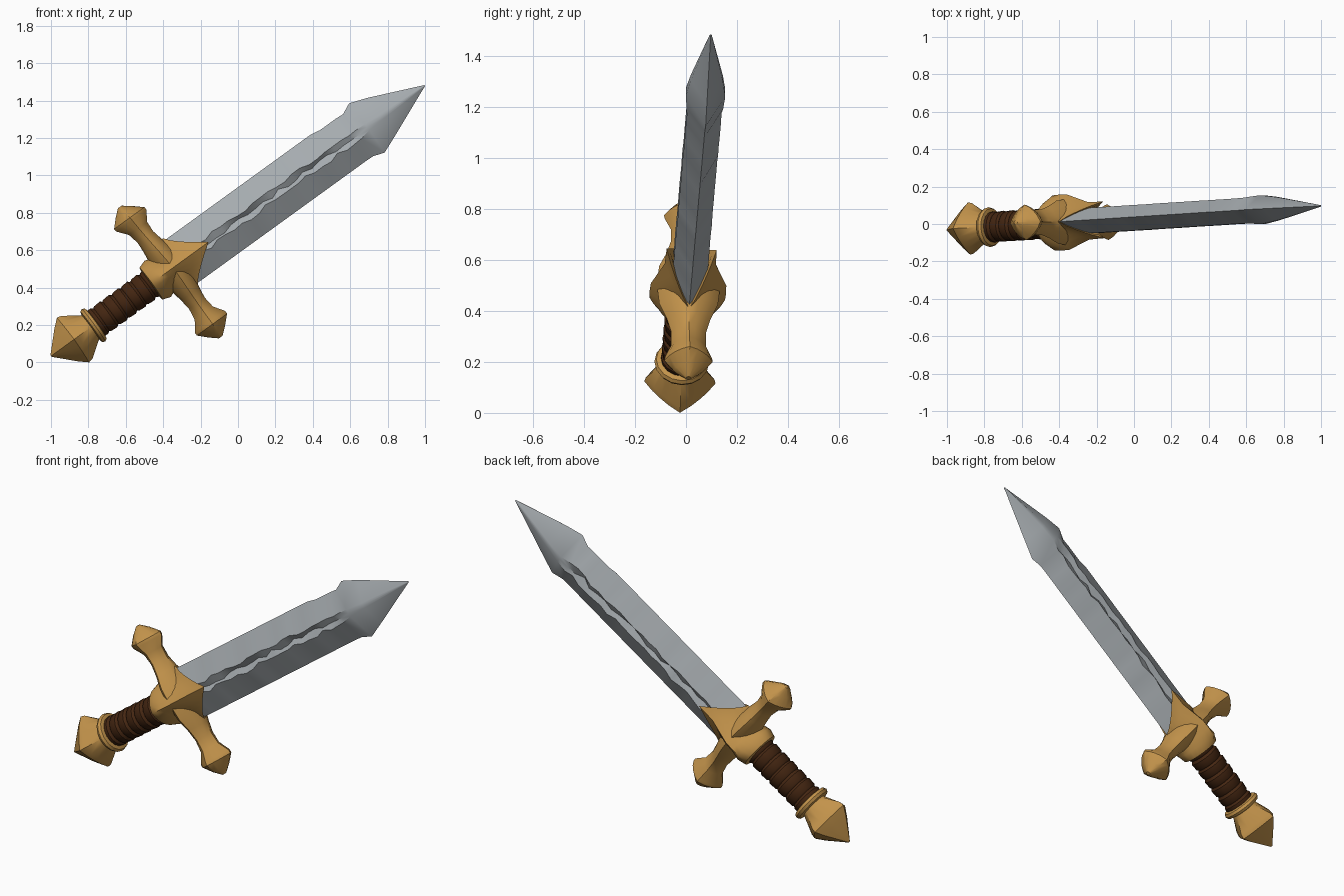
import bpy, bmesh, math, random
from mathutils import Matrix, Vector

random.seed(4)
if "Cube" in bpy.data.objects:
    bpy.data.objects.remove(bpy.data.objects["Cube"])

# Sword frame: local z runs from pommel to tip, local -x is the upper edge
FRAME = (Matrix.Translation((-0.352, 0.01, 0.503))
         @ Matrix.Rotation(math.radians(54.1), 4, 'Y')
         @ Matrix.Rotation(-0.052, 4, 'X'))


def material(name, rgb, rough):
    m = bpy.data.materials.new(name)
    m.use_nodes = True
    m.diffuse_color = (*rgb, 1)
    bsdf = m.node_tree.nodes["Principled BSDF"]
    bsdf.inputs["Base Color"].default_value = (*rgb, 1)
    bsdf.inputs["Roughness"].default_value = rough
    return m


gold = material("warm_gold", (0.54, 0.29, 0.07), 0.6)
steel = material("grey_steel", (0.38, 0.41, 0.43), 0.6)
leather = material("dark_leather", (0.06, 0.02, 0.006), 0.8)


def skin(name, rings, mat, turn=Matrix(), angle=40):
    """Bridge equal rings of points into a closed body."""
    bm = bmesh.new()
    loops = [[bm.verts.new(p) for p in ring] for ring in rings]
    count = len(loops[0])
    for a, b in zip(loops, loops[1:]):
        for i in range(count):
            j = (i + 1) % count
            bm.faces.new((a[i], a[j], b[j], b[i]))
    bm.faces.new(loops[0][::-1])
    bm.faces.new(loops[-1])
    bmesh.ops.recalc_face_normals(bm, faces=bm.faces)
    mesh = bpy.data.meshes.new(name)
    bm.to_mesh(mesh)
    bm.free()
    mesh.materials.append(mat)
    ob = bpy.data.objects.new(name, mesh)
    bpy.context.collection.objects.link(ob)
    ob.matrix_world = FRAME @ turn
    bpy.ops.object.select_all(action='DESELECT')
    ob.select_set(True)
    bpy.context.view_layer.objects.active = ob
    bpy.ops.object.shade_smooth_by_angle(angle=math.radians(angle))
    return ob


def section(z, rx, ry, power=2.0, sides=16, cx=0.0):
    """Rounded section: power 1 is a diamond, 2 an ellipse."""
    pts = []
    for i in range(sides):
        a = math.tau * i / sides
        c, s = math.cos(a), math.sin(a)
        k = (abs(c) ** power + abs(s) ** power) ** (-1 / power)
        pts.append(Vector((cx + rx * k * c, ry * k * s, z)))
    return pts


# Blade: diamond section with an uneven hammered groove on both faces
def blade_ring(z, upper, lower, thick, groove, depth):
    def wob():
        return random.uniform(-0.4, 0.4) * groove if depth else 0

    ring = [Vector((lower, 0, z))]
    for side in (1, -1):
        xs = (groove, 0, -groove) if side > 0 else (-groove, 0, groove)
        for x in xs:
            y = thick - depth * random.uniform(0.5, 1.3) if x == 0 else thick
            ring.append(Vector((x + wob(), side * y, z)))
        if side > 0:
            ring.append(Vector((-upper, 0, z)))
    return ring


blade = []
steps = 22
for i in range(steps + 1):
    z = 0.02 + 1.16 * i / steps
    upper = 0.145 if z < 1.03 else 0.135
    blade.append(blade_ring(z, upper, 0.143, 0.068, 0.028, 0.02))
blade.append(blade_ring(1.225, 0.132, 0.145, 0.072, 0.026, 0.01))
blade.append(blade_ring(1.285, 0.16, 0.165, 0.077, 0.02, 0))
blade.append(blade_ring(1.38, 0.127, 0.126, 0.063, 0.014, 0))
blade.append(blade_ring(1.669, 0.003, 0.003, 0.004, 0.001, 0))
skin("blade", blade, steel, angle=35)

# Grip: wrapped leather with raised turns
wraps = 7
grip = []
for i in range(wraps):
    z = -0.53 + 0.43 * i / wraps
    tilt = 0.012 * (-1) ** i
    for dz, r in ((0, 0.073), (0.008, 0.08), (0.048, 0.083), (0.06, 0.074)):
        ring = section(z + dz, r, r)
        for p in ring:
            p.z += tilt * p.x
        grip.append(ring)
skin("grip", grip, leather)

# Pommel: four-cornered pointed block and its ring
skin("pommel", [section(z, r, r * 0.95, p) for z, r, p in (
    (-0.515, 0.07, 2), (-0.545, 0.082, 1.6), (-0.63, 0.142, 1.15),
    (-0.655, 0.147, 1.15), (-0.70, 0.108, 1.15), (-0.80, 0.006, 1.2))], gold)
skin("pommel_ring", [section(z, r, r) for z, r in (
    (-0.54, 0.08), (-0.535, 0.1), (-0.52, 0.107), (-0.505, 0.1), (-0.5, 0.08))], gold)

# Guard body: collar that flares into a pointed chevron on front and back
body = [section(z, rx, ry, p, 24) for z, rx, ry, p in (
    (-0.145, 0.07, 0.08, 2), (-0.14, 0.105, 0.115, 1.7), (-0.095, 0.12, 0.148, 1.4),
    (-0.05, 0.1, 0.15, 1.3), (0.0, 0.105, 0.148, 1.2))]


def chevron(scale, low, rise):
    ring = section(0, 0.158 * scale, 0.098 * scale, 1.05, 24)
    for p in ring:
        p.z = low + rise * (1 - min(1, abs(p.x) / (0.158 * scale))) ** 1.25
        p.y *= 1 + 0.25 * (0.235 - p.z)
    return ring


body += [chevron(1.0, 0.025, 0.11), chevron(1.0, 0.055, 0.18), chevron(0.82, 0.045, 0.16)]
body.append(section(0.03, 0.06, 0.04, 1.05, 24))
skin("guard_body", body, gold)

# Guard arms: waisted bars with flared pyramid ends
for name, sign, lean, reach in (("guard_upper_arm", -1, -0.035, 0.0),
                                ("guard_lower_arm", 1, -0.005, 0.02)):
    rings = []
    for t, w, d in ((0, 0.085, 0.125), (0.09, 0.075, 0.115), (0.16, 0.06, 0.085),
                    (0.22, 0.052, 0.068), (0.28, 0.06, 0.068), (0.335, 0.1, 0.092),
                    (0.352, 0.1, 0.095), (0.395, 0.055, 0.06), (0.43, 0.012, 0.012)):
        f = t / 0.43
        rings.append(section(t + reach * f, w, d, 1.35, 16, -sign * lean * f))
    skin(name, rings, gold, Matrix.Rotation(sign * math.pi / 2, 4, 'Y'))
